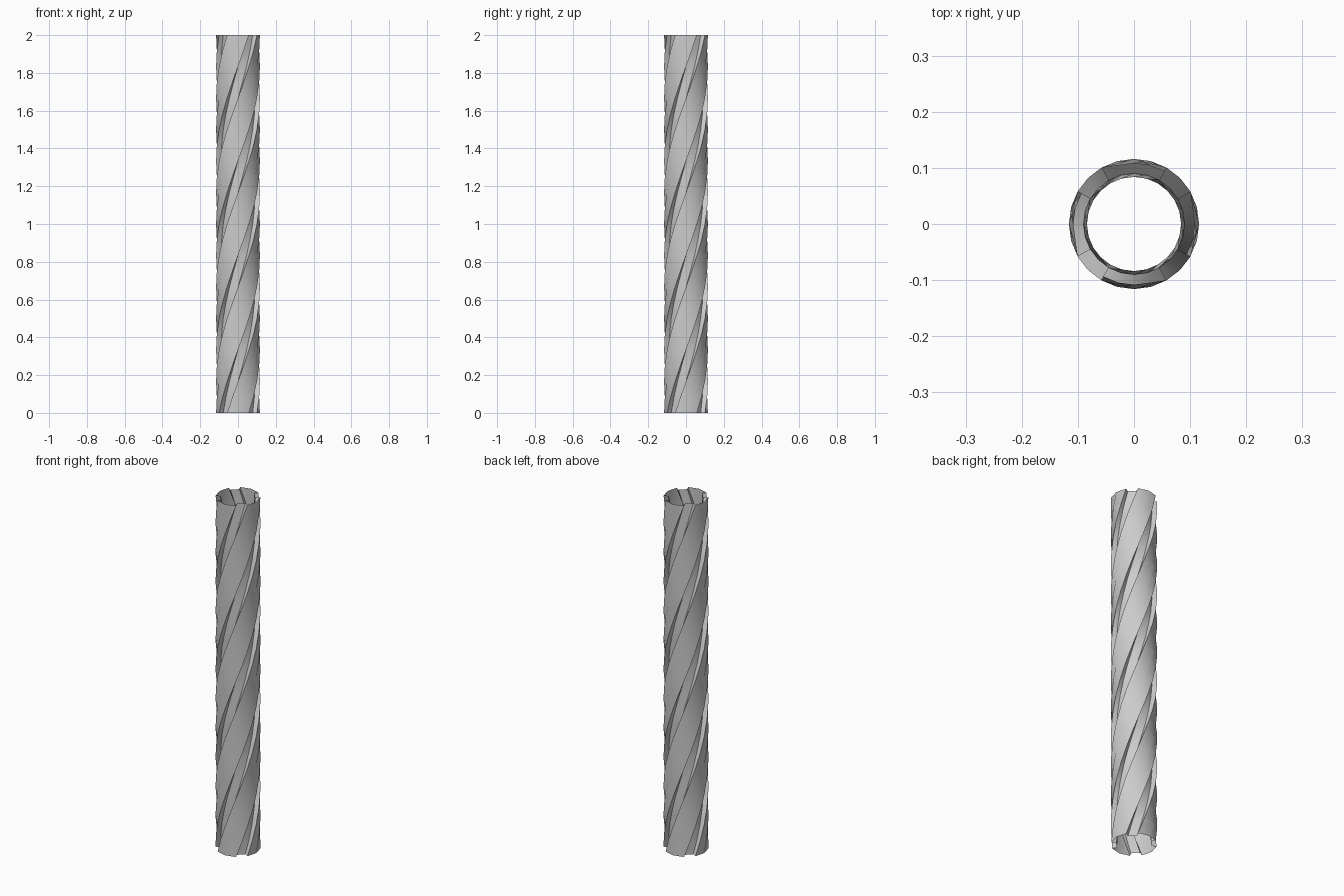
import bpy, bmesh
from math import radians, cos, sin

cube = bpy.data.objects.get("Cube")
if cube:
    bpy.data.objects.remove(cube, do_unlink=True)

HEIGHT, LAYERS, TWIST = 2.0, 24, 360
OUTER, INNER = 0.116, 0.09

# Cross-section: four wide ridges separated by four narrow sunken grooves
section = []
for k in range(4):
    a = 90 * k
    section += [(OUTER, a - 30), (OUTER, a), (OUTER, a + 30), (INNER, a + 30), (INNER, a + 60)]

# Open, single-walled tube made by twisting the cross-section upward
bm = bmesh.new()
rings = []
for i in range(LAYERS + 1):
    t = i / LAYERS
    rings.append([bm.verts.new((r * cos(radians(a + TWIST * t)),
                                r * sin(radians(a + TWIST * t)), HEIGHT * t))
                  for r, a in section])
n = len(section)
for low, high in zip(rings, rings[1:]):
    for j in range(n):
        k = (j + 1) % n
        bm.faces.new((low[j], low[k], high[k], high[j]))
mesh = bpy.data.meshes.new("twisted_fluted_tube")
bm.to_mesh(mesh)
bm.free()

tube = bpy.data.objects.new("twisted_fluted_tube", mesh)
bpy.context.collection.objects.link(tube)

# Plain grey finish
grey = bpy.data.materials.new("light_grey")
grey.use_nodes = True
color = (0.6, 0.6, 0.6, 1)
grey.diffuse_color = color
grey.node_tree.nodes["Principled BSDF"].inputs["Base Color"].default_value = color
mesh.materials.append(grey)

# Smooth ridges with crisp groove edges
bpy.ops.object.select_all(action="DESELECT")
tube.select_set(True)
bpy.context.view_layer.objects.active = tube
bpy.ops.object.shade_smooth_by_angle(angle=radians(40))
